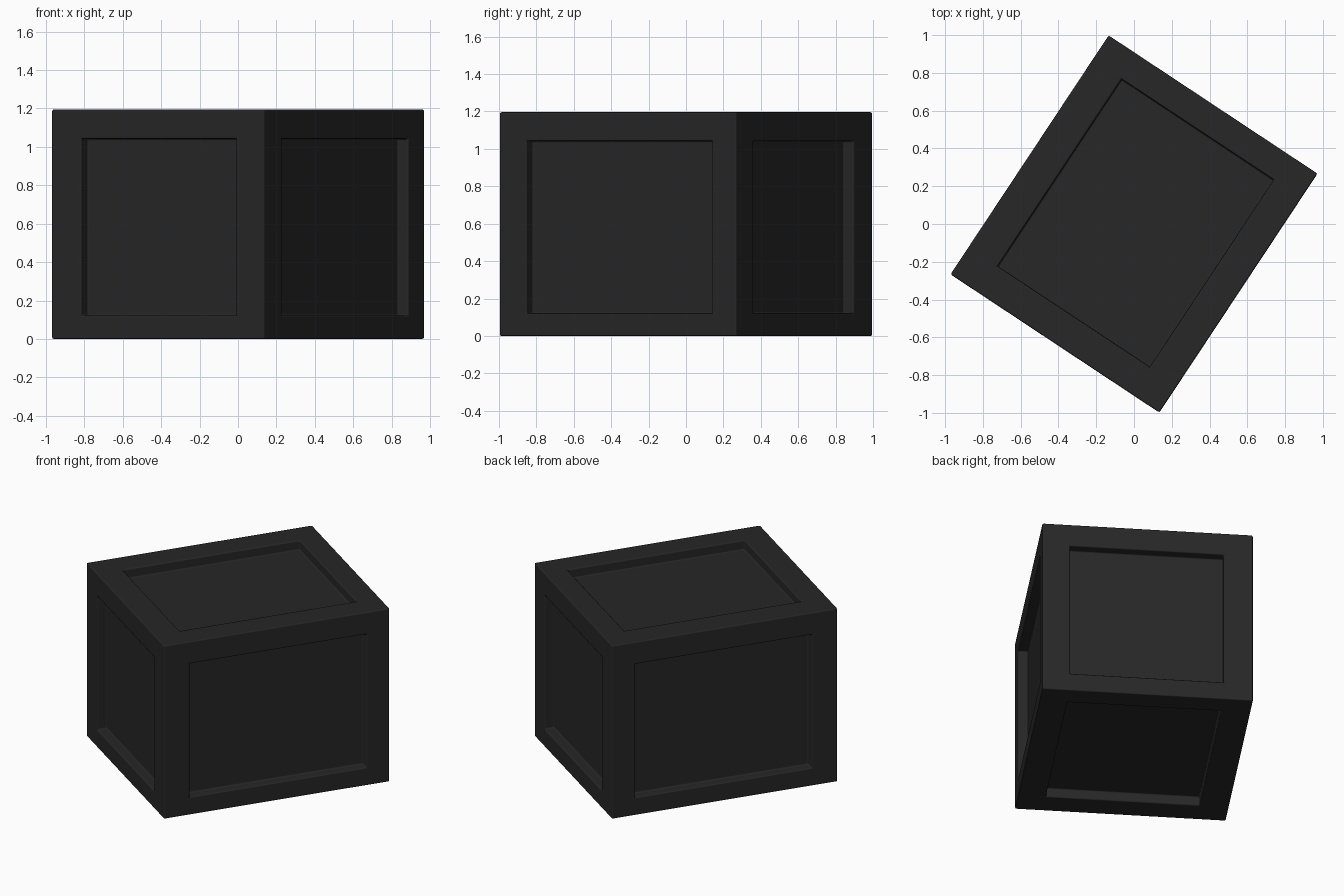
import bpy, bmesh, math
from mathutils import Vector

if "Cube" in bpy.data.objects:
    bpy.data.objects.remove(bpy.data.objects["Cube"])

SIZE = (1.326, 1.517, 1.196)                             # outer box
BOUNDS = ((-0.478, 0.488), (-0.585, 0.603), (0.122, 1.042))  # panel opening limits per axis
DEPTH = 0.064                                            # recess depth

# Solid box standing on the ground
bm = bmesh.new()
bmesh.ops.create_cube(bm, size=1)
for v in bm.verts:
    v.co = Vector((v.co.x * SIZE[0], v.co.y * SIZE[1], (v.co.z + 0.5) * SIZE[2]))
bm.normal_update()

# Recessed panel on each of the six sides, leaving a raised frame
panels = list(bm.faces)
bmesh.ops.inset_individual(bm, faces=panels, thickness=0.1)
bm.normal_update()
for f in panels:
    n = f.normal.copy()
    mid = f.calc_center_median()
    for v in f.verts:
        for axis in range(3):
            if abs(n[axis]) < 0.5:
                v.co[axis] = BOUNDS[axis][int(v.co[axis] > mid[axis])]
sunk = bmesh.ops.extrude_discrete_faces(bm, faces=panels)["faces"]
bm.normal_update()
for f in sunk:
    bmesh.ops.translate(bm, verts=f.verts, vec=-f.normal * DEPTH)
bmesh.ops.recalc_face_normals(bm, faces=bm.faces)

mesh = bpy.data.meshes.new("crate")
bm.to_mesh(mesh)
bm.free()
crate = bpy.data.objects.new("crate", mesh)
bpy.context.collection.objects.link(crate)
crate.rotation_euler.z = math.radians(-33.5)

# Slightly softened edges
bevel = crate.modifiers.new("soft_edges", "BEVEL")
bevel.width = 0.009
bevel.segments = 2
bevel.limit_method = "ANGLE"
bevel.harden_normals = True

# Dark finish
mat = bpy.data.materials.new("dark_paint")
mat.diffuse_color = (0.02, 0.02, 0.02, 1)
mat.use_nodes = True
mat.node_tree.nodes["Principled BSDF"].inputs["Base Color"].default_value = mat.diffuse_color
mesh.materials.append(mat)

bpy.context.view_layer.objects.active = crate
crate.select_set(True)
bpy.ops.object.shade_smooth_by_angle(angle=math.radians(50))
